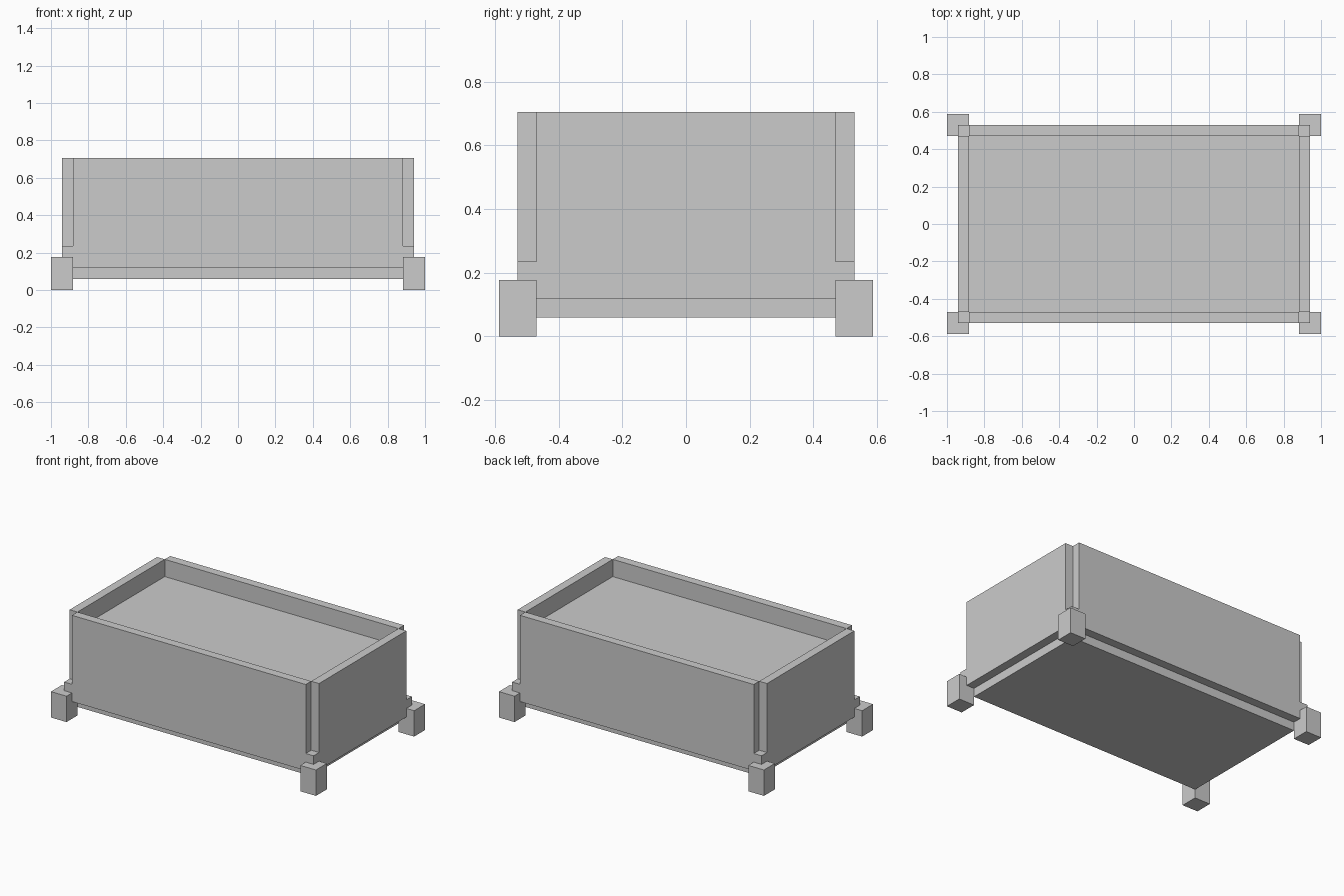
import bpy

if "Cube" in bpy.data.objects:
    bpy.data.objects.remove(bpy.data.objects["Cube"])

U = 1 / 17  # the whole model sits on a regular block grid


def box(name, lo, hi):
    """Axis-aligned box between two grid corners."""
    verts = [(x * U, y * U, z * U)
             for x in (lo[0], hi[0]) for y in (lo[1], hi[1]) for z in (lo[2], hi[2])]
    faces = [(0, 1, 3, 2), (4, 6, 7, 5), (0, 4, 5, 1),
             (2, 3, 7, 6), (0, 2, 6, 4), (1, 5, 7, 3)]
    mesh = bpy.data.meshes.new(name)
    mesh.from_pydata(verts, [], faces)
    mesh.update()
    ob = bpy.data.objects.new(name, mesh)
    bpy.context.collection.objects.link(ob)
    return ob


def span(side, a, b):
    """Interval a..b placed on the positive or negative side."""
    return (a, b) if side > 0 else (-b, -a)


# Base plate and the filling inside the walls
box("base_plate", (-15, -8, 1), (15, 8, 2))
box("filling", (-15, -8, 2), (15, 8, 10))

# Long walls front and back
for s, label in ((-1, "front"), (1, "back")):
    y0, y1 = span(s, 8, 9)
    box(label + "_wall", (-15, y0, 2), (15, y1, 12))

# Short walls left and right
for s, label in ((-1, "left"), (1, "right")):
    x0, x1 = span(s, 15, 16)
    box(label + "_wall", (x0, -8, 2), (x1, 8, 12))

# Corner feet, each topped with a small block
for sx, lx in ((-1, "left"), (1, "right")):
    for sy, ly in ((-1, "front"), (1, "back")):
        x0, x1 = span(sx, 15, 17)
        y0, y1 = span(sy, 8, 10)
        box(f"{ly}_{lx}_foot", (x0, y0, 0), (x1, y1, 3))
        x0, x1 = span(sx, 15, 16)
        y0, y1 = span(sy, 8, 9)
        box(f"{ly}_{lx}_corner_block", (x0, y0, 3), (x1, y1, 4))
